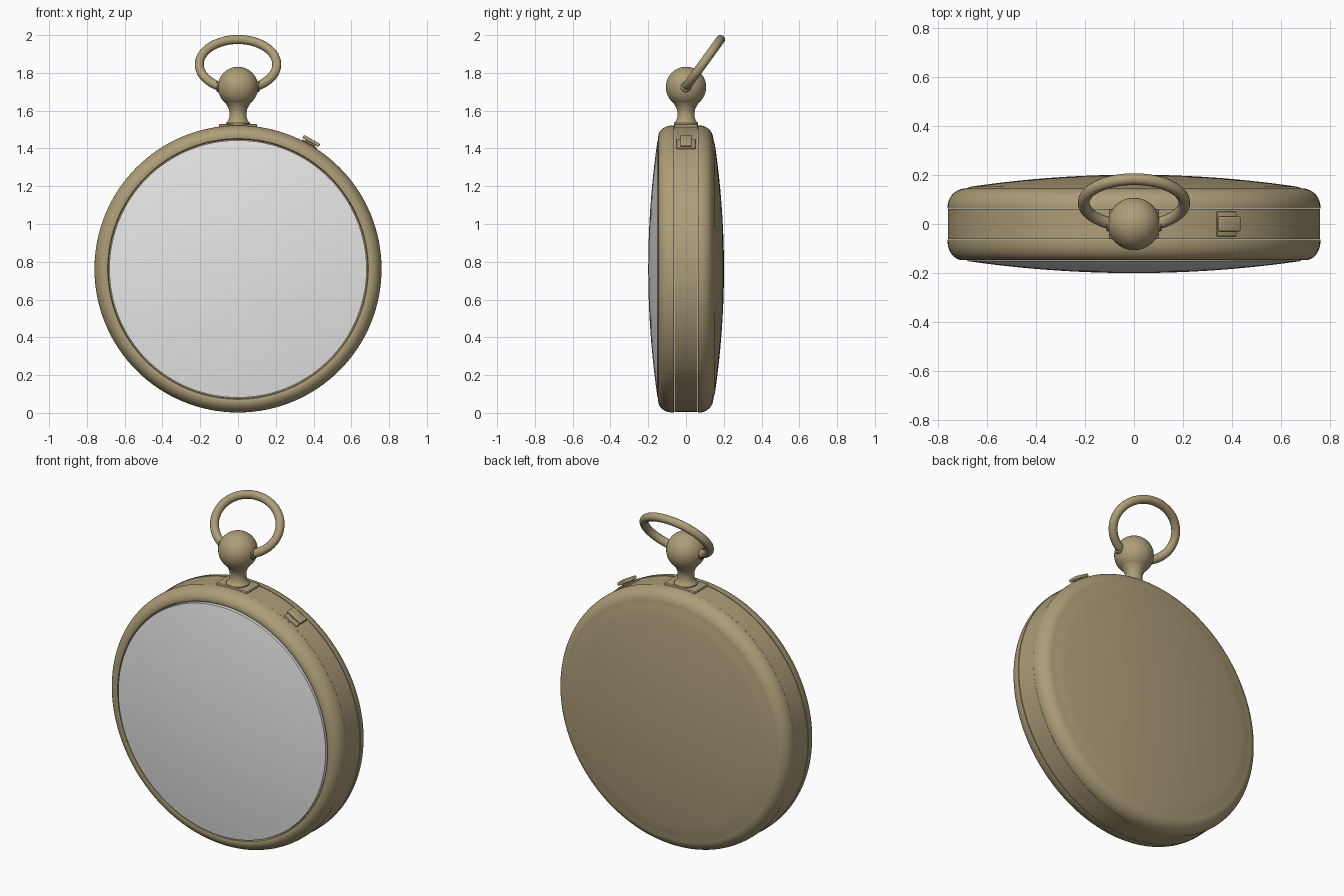
import bpy, bmesh, math
from mathutils import Matrix, Vector

cube = bpy.data.objects.get("Cube")
if cube:
    bpy.data.objects.remove(cube, do_unlink=True)

CENTRE = Vector((0, 0, 0.762))
RADIUS = 0.76


def material(name, colour):
    m = bpy.data.materials.new(name)
    m.use_nodes = True
    m.diffuse_color = colour
    m.node_tree.nodes["Principled BSDF"].inputs["Base Color"].default_value = colour
    return m


brass = material("aged brass", (0.42, 0.34, 0.19, 1))
glass = material("pale grey glass", (0.8, 0.8, 0.8, 1))


def finish(name, bm, mat, matrix=None, angle=35):
    bmesh.ops.remove_doubles(bm, verts=bm.verts, dist=1e-5)
    bmesh.ops.recalc_face_normals(bm, faces=bm.faces)
    if matrix:
        bm.transform(matrix)
    mesh = bpy.data.meshes.new(name)
    bm.to_mesh(mesh)
    bm.free()
    mesh.materials.append(mat)
    ob = bpy.data.objects.new(name, mesh)
    bpy.context.collection.objects.link(ob)
    bpy.ops.object.select_all(action="DESELECT")
    ob.select_set(True)
    bpy.context.view_layer.objects.active = ob
    bpy.ops.object.shade_smooth_by_angle(angle=math.radians(angle))
    return ob


def lathe(name, profile, mat, matrix, steps=128):
    """Spin (radius, height) points about local z."""
    bm = bmesh.new()
    verts = [bm.verts.new((r, 0, h)) for r, h in profile]
    edges = [bm.edges.new(pair) for pair in zip(verts, verts[1:])]
    bmesh.ops.spin(bm, geom=verts + edges, cent=(0, 0, 0), axis=(0, 0, 1),
                   angle=math.tau, steps=steps, use_merge=True)
    return finish(name, bm, mat, matrix)


def block(name, size, matrix, bevel):
    bm = bmesh.new()
    bmesh.ops.create_cube(bm, size=1, matrix=Matrix.Diagonal((*size, 1)))
    bmesh.ops.bevel(bm, geom=bm.edges[:], offset=bevel, segments=3,
                    profile=0.5, affect="EDGES")
    return finish(name, bm, brass, matrix)


def dome(r_edge, h_edge, h_top, n=14):
    """Shallow cap from its rim to the axis."""
    return [(r_edge * math.cos(t), h_edge + (h_top - h_edge) * math.sin(t))
            for t in (i * math.pi / 2 / n for i in range(n + 1))]


def shoulder(r_out, h_low, r_in, h_high, n=10):
    """Quarter-round corner between the wall and the face."""
    return [(r_in + (r_out - r_in) * math.cos(t), h_low + (h_high - h_low) * math.sin(t))
            for t in (i * math.pi / 2 / n for i in range(n + 1))]


# Case: local z points to the back or the front
to_back = Matrix.Translation(CENTRE) @ Matrix.Rotation(-math.pi / 2, 4, "X")
to_front = Matrix.Translation(CENTRE) @ Matrix.Rotation(math.pi / 2, 4, "X")

lathe("case_band", [(0.7, -0.061), (RADIUS - 0.002, -0.061),
                    (RADIUS - 0.002, 0.061), (0.7, 0.061)], brass, to_back)
crown = [(0.66 * (1 - i / 14), 0.153 + 0.048 * (1 - (1 - i / 14) ** 2)) for i in range(15)]
lathe("back_cover", [(0.7, 0.064), (RADIUS, 0.064)]
      + shoulder(RADIUS, 0.07, 0.685, 0.145) + crown, brass, to_back)
lathe("front_bezel", [(0.7, 0.064), (RADIUS, 0.064)]
      + shoulder(RADIUS, 0.07, 0.7, 0.147) + [(0.69, 0.145), (0.686, 0.13), (0.66, 0.13)],
      brass, to_front)
crystal = [(0.681 * (1 - i / 14), 0.151 + 0.049 * (1 - (1 - i / 14) ** 2)) for i in range(15)]
lathe("crystal", [(0.681, 0.13)] + crystal, glass, to_front)

# Pendant: foot, neck and ball
block("pendant_foot", (0.2, 0.12, 0.05), Matrix.Translation((0, 0, 1.504)), 0.004)
lathe("pendant_neck", [(0, 1.5), (0.064, 1.5), (0.064, 1.535), (0.053, 1.545), (0.046, 1.565),
                       (0.045, 1.59), (0.049, 1.61), (0.058, 1.628), (0.07, 1.645), (0, 1.68)],
      brass, Matrix.Identity(4), 48)
lathe("crown_ball", [(0.107 * math.sin(i * math.pi / 24), -0.107 * math.cos(i * math.pi / 24))
                     for i in range(25)], brass, Matrix.Translation((0, 0, 1.725)), 48)

# Bow: an open oval leaning to the back, its ends entering the ball
lean = math.radians(36)
bow = bpy.data.curves.new("bow", "CURVE")
bow.dimensions = "3D"
bow.bevel_depth = 0.024
bow.bevel_resolution = 5
bow.use_fill_caps = True
start = math.radians(-62)
count = 64
path = [(0.06, 0.0)]
for i in range(count + 1):
    t = start + (math.pi - 2 * start) * i / count
    path.append((0.205 * math.cos(t), 0.148 + 0.163 * math.sin(t)))
path.append((-0.06, 0.0))
spline = bow.splines.new("POLY")
spline.points.add(len(path) - 1)
for point, (x, v) in zip(spline.points, path):
    point.co = (x, v * math.sin(lean), 1.725 + v * math.cos(lean), 1)
bow.materials.append(brass)
bow_ob = bpy.data.objects.new("bow", bow)
bpy.context.collection.objects.link(bow_ob)
bpy.ops.object.select_all(action="DESELECT")
bow_ob.select_set(True)
bpy.context.view_layer.objects.active = bow_ob
bpy.ops.object.convert(target="MESH")
bpy.ops.object.shade_smooth_by_angle(angle=math.radians(50))

# Pivot collars where the bow meets the ball
for side, name in ((1, "left_pivot"), (-1, "right_pivot")):
    turn = Matrix.Translation((0, 0, 1.728)) @ Matrix.Rotation(side * math.pi / 2, 4, "Y")
    lathe(name, [(0.03, 0.08), (0.03, 0.108), (0.026, 0.113), (0, 0.113)], brass, turn, 24)

# Push button on the rim: base, stalk and ridged cap
tilt = Matrix.Translation(CENTRE) @ Matrix.Rotation(math.radians(29.8), 4, "Y")
for name, size, height, bevel in (
        ("button_base", (0.09, 0.1, 0.02), RADIUS - 0.005, 0.003),
        ("button_stalk", (0.06, 0.04, 0.03), RADIUS + 0.008, 0.003),
        ("button_cap", (0.1, 0.06, 0.018), RADIUS + 0.021, 0.006)):
    block(name, size, tilt @ Matrix.Translation((0, 0, height)), bevel)
